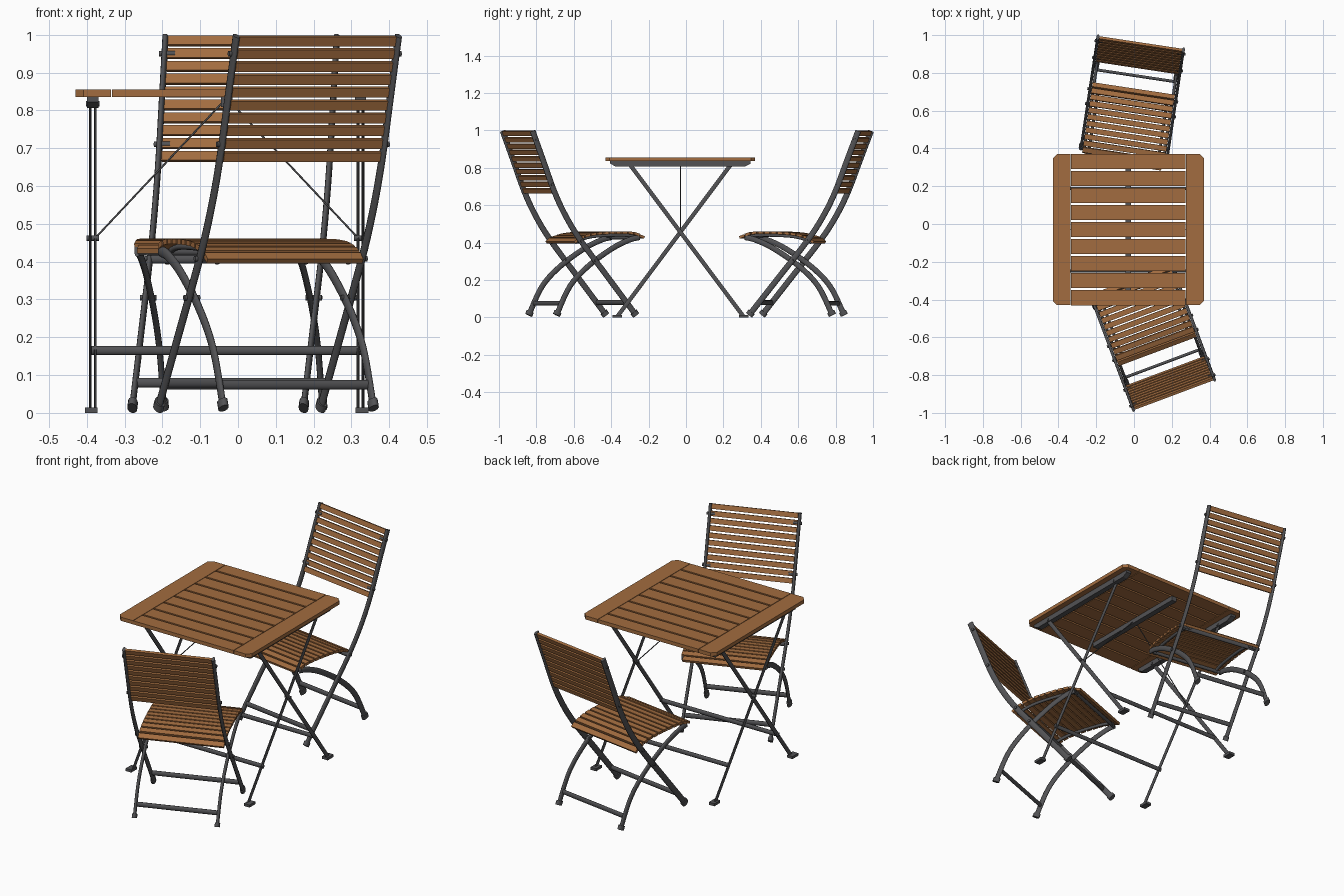
import bpy, bmesh, math
from mathutils import Vector, Matrix

if "Cube" in bpy.data.objects:
    bpy.data.objects.remove(bpy.data.objects["Cube"])


def material(name, col):
    m = bpy.data.materials.new(name)
    m.diffuse_color = (*col, 1)
    m.use_nodes = True
    m.node_tree.nodes["Principled BSDF"].inputs["Base Color"].default_value = m.diffuse_color
    return m


WOOD = material("warm wood", (0.36, 0.15, 0.05))
METAL = material("dark grey metal", (0.085, 0.085, 0.09))


def finish(bm, name, mat, place, smooth=False):
    bmesh.ops.recalc_face_normals(bm, faces=bm.faces)
    me = bpy.data.meshes.new(name)
    bm.to_mesh(me)
    bm.free()
    me.materials.append(mat)
    if smooth:
        for p in me.polygons:
            p.use_smooth = True
        me.set_sharp_from_angle(angle=math.radians(62))
    ob = bpy.data.objects.new(name, me)
    ob.matrix_world = place
    bpy.context.collection.objects.link(ob)
    return ob


def box(name, centre, size, mat, place, tilt=0.0):
    bm = bmesh.new()
    m = Matrix.Translation(centre) @ Matrix.Rotation(tilt, 4, 'X') @ Matrix.Diagonal((*size, 1))
    bmesh.ops.create_cube(bm, size=1, matrix=m)
    return finish(bm, name, mat, place)


def prism(name, outline, axis, lo, hi, mat, place):
    """Extrude a 2D outline: along z (axis 2) or along x (axis 0)."""
    bm = bmesh.new()
    put = (lambda p, h: (p[0], p[1], h)) if axis == 2 else (lambda p, h: (h, p[0], p[1]))
    a = [bm.verts.new(put(p, lo)) for p in outline]
    b = [bm.verts.new(put(p, hi)) for p in outline]
    bm.faces.new(a)
    bm.faces.new(b)
    for i in range(len(a)):
        j = (i + 1) % len(a)
        bm.faces.new((a[i], a[j], b[j], b[i]))
    return finish(bm, name, mat, place)


def sweep(name, pts, a, b, place, side=(1, 0, 0), n=12, mat=METAL):
    """Oval tube along a path: half width a along 'side', b across it."""
    pts = [Vector(p) for p in pts]
    s = Vector(side)
    bm = bmesh.new()
    rings = []
    for i, p in enumerate(pts):
        t = (pts[min(i + 1, len(pts) - 1)] - pts[max(i - 1, 0)]).normalized()
        nrm = t.cross(s).normalized()
        ring = []
        for k in range(n):
            w = 2 * math.pi * (k + 0.5) / n
            q = p + s * a * math.cos(w) + nrm * b * math.sin(w)
            q.z = max(q.z, 0)
            ring.append(bm.verts.new(q))
        rings.append(ring)
    for r, q in zip(rings, rings[1:]):
        for k in range(n):
            j = (k + 1) % n
            bm.faces.new((r[k], r[j], q[j], q[k]))
    bm.faces.new(rings[0])
    bm.faces.new(rings[-1])
    return finish(bm, name, mat, place, True)


def spline(pts, steps=5):
    """Catmull-Rom curve through 2D points."""
    v = [Vector(p) for p in pts]
    v = [2 * v[0] - v[1]] + v + [2 * v[-1] - v[-2]]
    out = []
    for p0, p1, p2, p3 in zip(v, v[1:], v[2:], v[3:]):
        for k in range(steps):
            t = k / steps
            out.append(0.5 * (2 * p1 + (p2 - p0) * t + (2 * p0 - 5 * p1 + 4 * p2 - p3) * t * t
                              + (3 * p1 - p0 - 3 * p2 + p3) * t ** 3))
    return out + [v[-2]]


def along(curve, count, margin):
    """Evenly spaced (point, tilt) along a 2D curve."""
    segs = [(q - p).length for p, q in zip(curve, curve[1:])]
    total = sum(segs)
    for i in range(count):
        d = margin + (total - 2 * margin) * i / (count - 1)
        k = 0
        while k < len(segs) - 1 and d > segs[k]:
            d -= segs[k]
            k += 1
        t = (curve[k + 1] - curve[k]).normalized()
        yield curve[k] + t * d, math.atan2(t.y, t.x)


# ---------------- folding chair: x across, y towards the table ----------------
POST = spline([(0, 0.997), (0.06, 0.84), (0.125, 0.67), (0.19, 0.54), (0.275, 0.41),
               (0.43, 0.214), (0.59, 0.012)])
BACK = spline([(0, 0.997), (0.06, 0.84), (0.125, 0.665)])
LEG = spline([(0.615, 0.428), (0.56, 0.415), (0.463, 0.37), (0.327, 0.277), (0.22, 0.168),
              (0.142, 0.012)])
SEAT = spline([(0.245, 0.402), (0.285, 0.427), (0.36, 0.446), (0.48, 0.453), (0.58, 0.45), (0.645, 0.428)])


def chair(tag, place):
    for side, s in (("left", -1), ("right", 1)):
        sweep(f"{tag}_{side}_back_post", [(s * 0.229, *p) for p in POST], 0.008, 0.016, place)
        sweep(f"{tag}_{side}_rear_leg", [(s * 0.212, *p) for p in LEG], 0.008, 0.015, place)
        # rubber-like feet
        for part, u, c in (("front", 0.229, POST), ("rear", 0.212, LEG)):
            t = (c[-2] - c[-1]).normalized()
            sweep(f"{tag}_{side}_{part}_foot", [(s * u, *c[-1]), (s * u, *(c[-1] + t * 0.022))],
                  0.013, 0.021, place)
        # rail under the seat
        sweep(f"{tag}_{side}_seat_rail", [(s * 0.185, p.x, p.y - 0.014) for p in SEAT[2:-2]],
              0.008, 0.008, place)
        # bolts
        for v, z in ((0.02, 0.95), (0.11, 0.71), (0.357, 0.305), (0.277, 0.408)):
            sweep(f"{tag}_{side}_bolt", [(s * 0.2, v, z), (s * 0.243, v, z)], 0.008, 0.008,
                  place, (0, 0, 1), 8)
    for part, h, v, z, a, b in (("front_leg_bar", 0.225, 0.537, 0.08, 0.013, 0.008),
                                ("rear_leg_bar", 0.208, 0.172, 0.075, 0.013, 0.008),
                                ("seat_back_bar", 0.225, 0.283, 0.407, 0.012, 0.008),
                                ("seat_front_bar", 0.208, 0.61, 0.425, 0.009, 0.009)):
        sweep(f"{tag}_{part}", [(-h, v, z), (h, v, z)], a, b, place, (0, 0, 1))
    # wooden slats
    for i, (p, ang) in enumerate(along(BACK, 10, 0.014)):
        box(f"{tag}_back_slat_{i}", (0, *p), (0.442, 0.026, 0.014), WOOD, place, ang)
    for i, (p, ang) in enumerate(along(SEAT, 12, 0.013)):
        w = 0.415 if i == 11 else 0.44
        box(f"{tag}_seat_slat_{i}", (0, *p), (w, 0.028, 0.014), WOOD, place, ang)


chair("front_chair", Matrix.Translation((0.21, -0.90, 0)) @ Matrix.Rotation(math.radians(20.5), 4, 'Z'))
chair("rear_chair", Matrix.Translation((0.035, 0.955, 0)) @ Matrix.Rotation(math.radians(171.4), 4, 'Z'))

# ---------------- folding table ----------------
T = Matrix.Translation((-0.03, -0.03, 0))
for side, s in (("left", -1), ("right", 1)):
    # end board with clipped outer corners
    prism(f"table_{side}_end_board",
          [(s * 0.306, -0.4), (s * 0.378, -0.4), (s * 0.4, -0.378),
           (s * 0.4, 0.378), (s * 0.378, 0.4), (s * 0.306, 0.4)], 2, 0.835, 0.855, WOOD, T)
    # rail under the top, tapered at its ends
    x = s * 0.354
    prism(f"table_{side}_rail", [(-0.375, 0.835), (-0.375, 0.822), (-0.345, 0.806),
                                 (0.345, 0.806), (0.375, 0.822), (0.375, 0.835)],
          0, x - 0.015, x + 0.015, METAL, T)
    # crossed flat legs, feet and bolts
    for part, d in (("front", -1), ("rear", 1)):
        lx = x + d * s * 0.0065
        sweep(f"table_{side}_{part}_leg", [(lx, d * 0.335, 0.008), (lx, -d * 0.272, 0.82)],
              0.004, 0.012, T, n=8)
        box(f"table_{side}_{part}_foot", (x + s * 0.004, d * 0.338, 0.007), (0.034, 0.05, 0.014), METAL, T)
        sweep(f"table_{side}_{part}_bolt", [(x - 0.018, d * 0.266, 0.818), (x + 0.018, d * 0.266, 0.818)],
              0.008, 0.008, T, (0, 0, 1), 8)
    sweep(f"table_{side}_pivot", [(x - 0.017, 0, 0.462), (x + 0.017, 0, 0.462)], 0.008, 0.008, T, (0, 0, 1), 8)
    # thin diagonal stay
    sweep(f"table_{side}_stay", [(s * 0.345, 0, 0.465), (s * 0.01, 0, 0.822)], 0.0025, 0.0025, T, (0, 1, 0), 6)

for i in range(9):
    box(f"table_slat_{i}", (0, (i - 4) * 0.0901, 0.845), (0.606, 0.0795, 0.02), WOOD, T)
box("table_centre_rail", (0, 0, 0.822), (0.03, 0.64, 0.026), METAL, T)
for part, d in (("front", -1), ("rear", 1)):
    sweep(f"table_{part}_stretcher", [(-0.358, d * 0.218, 0.165), (0.358, d * 0.218, 0.165)],
          0.012, 0.008, T, (0, 0, 1))
